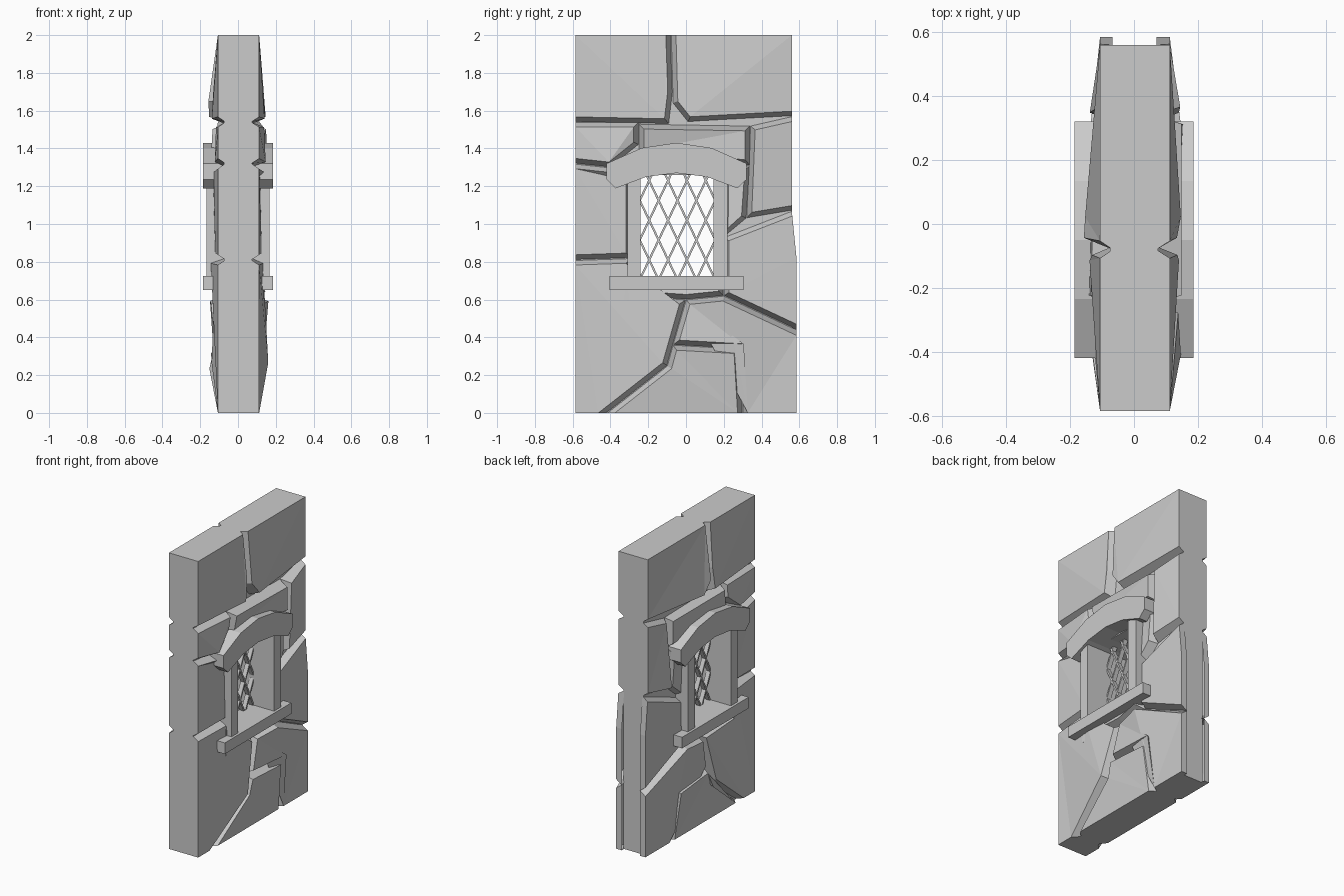
import bpy, bmesh, random
from mathutils import Vector

random.seed(4)
cube = bpy.data.objects.get("Cube")
if cube:
    bpy.data.objects.remove(cube)

GREY = (0.6, 0.6, 0.6, 1)
stone_mat = bpy.data.materials.new("stone grey")
stone_mat.use_nodes = True
stone_mat.diffuse_color = GREY
stone_mat.node_tree.nodes["Principled BSDF"].inputs["Base Color"].default_value = GREY

# Outer limits of the wall and edges of the window
FRONT, BACK, BACK_UPPER, TOP = -0.585, 0.585, 0.56, 2
WIN_FRONT, WIN_BACK, WIN_LOW, WIN_HIGH = -0.29, 0.2, 0.7, 1.26


def finish(name, bm):
    bmesh.ops.recalc_face_normals(bm, faces=bm.faces)
    mesh = bpy.data.meshes.new(name)
    bm.to_mesh(mesh)
    bm.free()
    mesh.materials.append(stone_mat)
    obj = bpy.data.objects.new(name, mesh)
    bpy.context.collection.objects.link(obj)


def bridge(bm, lower, upper):
    """Join two rings of vertices with quads."""
    for i in range(len(lower)):
        bm.faces.new((lower[i - 1], lower[i], upper[i], upper[i - 1]))


def slab(name, outline, half):
    """Extrude a (y, z) outline along x, centred on the wall."""
    bm = bmesh.new()
    rings = [[bm.verts.new((x, y, z)) for y, z in outline] for x in (-half, half)]
    for ring in rings:
        bm.faces.new(ring)
    bridge(bm, *rings)
    finish(name, bm)


def box(name, y0, y1, z0, z1, half):
    slab(name, [(y0, z0), (y1, z0), (y1, z1), (y0, z1)], half)


def on_rim(a, b):
    """True when an edge lies on the outer rim of the wall."""
    same_end = min(abs(a.x), abs(b.x)) > 0.54 and a.x * b.x > 0
    return same_end or max(a.y, b.y) == 0 or min(a.y, b.y) == TOP


def inset(points, width):
    """Offset a counterclockwise outline inwards, keeping rim edges in place."""
    for i, p in enumerate(points):
        a, b = points[i - 1], points[(i + 1) % len(points)]
        d1, d2 = (p - a).normalized(), (b - p).normalized()
        w1 = 0 if on_rim(a, p) else width
        w2 = 0 if on_rim(p, b) else width
        cross = d1.x * d2.y - d1.y * d2.x
        if abs(cross) < 0.2:
            move = Vector((-d1.y, d1.x)) * max(w1, w2)
        else:
            move = (d2 * w1 - d1 * w2) / cross
        move *= min(1, 2 * width / max(move.length, width))
        yield p + move, w1 == 0 or w2 == 0


def stone(name, outline, side):
    """Faceted block: sloped sides up to an uneven face, fuller at top and bottom."""
    points = [Vector(p) for p in outline]
    middle = sum((p.y for p in points)) / len(points)
    height = 0.118 + 0.04 * abs(middle - 1)
    bm = bmesh.new()
    low = [bm.verts.new((side * 0.07, *p)) for p in points]
    high = []
    for p, rim in inset(points, 0.027):
        x = 0.112 if rim else height + random.uniform(-0.016, 0.02)
        high.append(bm.verts.new((side * x, *p)))
    bridge(bm, low, high)
    face = bm.faces.new(high)
    bmesh.ops.triangulate(bm, faces=[face])
    finish(name, bm)


# Wall core around the window opening
box("core_front", FRONT, WIN_FRONT, 0, TOP, 0.075)
box("core_back", WIN_BACK, BACK_UPPER, 0, TOP, 0.075)
box("core_bottom", WIN_FRONT, WIN_BACK, 0, WIN_LOW, 0.075)
box("core_top", WIN_FRONT, WIN_BACK, WIN_HIGH, TOP, 0.075)

# Stones on each face of the wall, as (y, z) outlines
STONES = {
    "top_front": [(FRONT, 1.54), (-.09, 1.53), (-.07, 1.7), (-.08, TOP), (FRONT, TOP)],
    "top_back": [(-.07, 1.64), (.01, 1.54), (BACK_UPPER, 1.57), (BACK_UPPER, TOP), (-.08, TOP)],
    "arch_front": [(FRONT, 1.32), (-.4, 1.3), (-.25, 1.42), (-.25, 1.54), (FRONT, 1.54)],
    "arch_top": [(-.25, 1.37), (.34, 1.31), (.34, 1.52), (-.25, 1.53)],
    "back_upper": [(.32, 1.03), (BACK_UPPER, 1.07), (BACK_UPPER, 1.57), (.34, 1.52)],
    "back_jamb": [(WIN_BACK, .93), (.32, 1.03), (.34, 1.31), (WIN_BACK, 1.31)],
    "front_middle": [(FRONT, .81), (WIN_FRONT, .82), (WIN_FRONT, 1.25), (-.4, 1.3), (FRONT, 1.32)],
    "back_middle": [(WIN_BACK, .62), (BACK, .44), (BACK, .82), (BACK_UPPER, 1.07), (WIN_BACK, .93)],
    "under_sill": [(-.3, .62), (0, .6), (WIN_BACK, .62), (WIN_BACK, WIN_LOW), (-.3, WIN_LOW)],
    "front_lower": [(FRONT, 0), (-.42, 0), (-.1, .25), (0, .6), (-.3, .62), (WIN_FRONT, .82), (FRONT, .81)],
    "back_lower": [(-.07, .36), (.28, .34), (.3, 0), (BACK, 0), (BACK, .44), (WIN_BACK, .62), (0, .6)],
    "bottom": [(-.42, 0), (.3, 0), (.28, .34), (-.07, .36), (-.1, .25)],
}
for label, outline in STONES.items():
    for side, tag in ((1, "left"), (-0.95, "right")):
        stone(f"stone_{label}_{tag}", outline, side)

# Window surround
box("sill", -0.405, 0.305, 0.65, 0.725, 0.185)
box("jamb_front", -0.31, -0.24, WIN_LOW, WIN_HIGH, 0.168)
box("jamb_back", 0.145, 0.22, WIN_LOW, WIN_HIGH, 0.168)

# Curved lintel with clipped lower corners
CENTRE, REACH = -0.05, 0.37
steps = [REACH * f for f in (-1, -0.5, 0, 0.5, 1)]
upper = [(CENTRE + d, 1.43 - 0.8 * d * d) for d in steps]
lower = [(CENTRE + d * 0.87, 1.27 - 0.78 * (d * 0.87) ** 2) for d in reversed(steps)]
slab("arch", upper + [(CENTRE + REACH, 1.235)] + lower + [(CENTRE - REACH, 1.235)], 0.186)

# Diagonal lattice, each bar clipped to the opening
SLOPE, MIDDLE, HALF_BAR = 2.1, 1.02, 0.006
for slope, tag in ((SLOPE, "rising"), (-SLOPE, "falling")):
    for k in range(-5, 5):
        start = 0.005 + k * 0.1
        ends = sorted(start + (z - MIDDLE) / slope for z in (0.72, WIN_HIGH))
        ya, yb = max(ends[0], -0.245), min(ends[1], 0.15)
        if yb - ya > 0.01:
            za, zb = (MIDDLE + (y - start) * slope for y in (ya, yb))
            slab(f"lattice_{tag}_{k}", [(ya - HALF_BAR, za), (ya + HALF_BAR, za),
                                        (yb + HALF_BAR, zb), (yb - HALF_BAR, zb)], 0.015)
